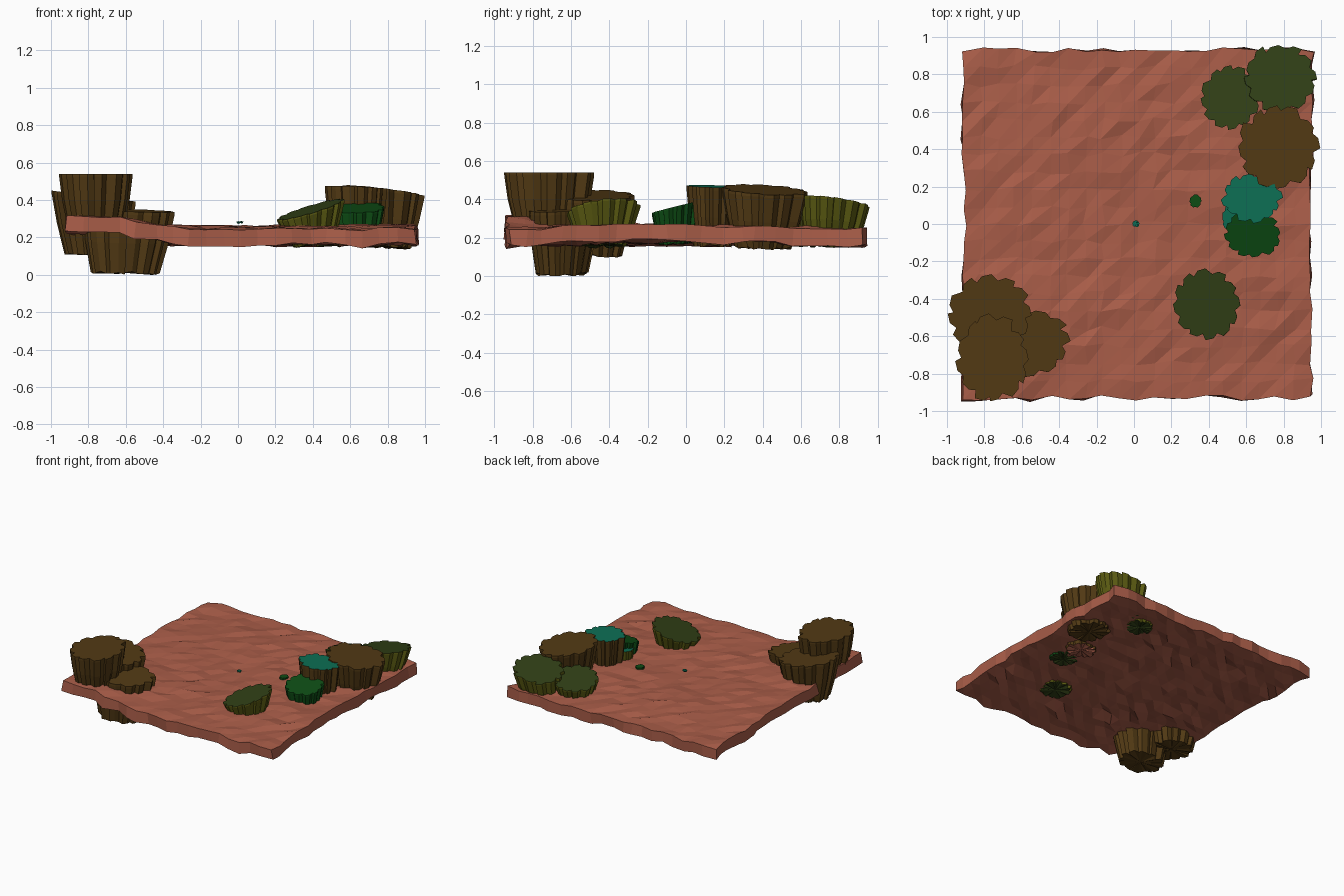
import bpy, bmesh, math, random

if "Cube" in bpy.data.objects:
    bpy.data.objects.remove(bpy.data.objects["Cube"])

random.seed(7)


def mat(name, c):
    m = bpy.data.materials.new(name)
    m.diffuse_color = (*c, 1)
    m.use_nodes = True
    m.node_tree.nodes["Principled BSDF"].inputs["Base Color"].default_value = m.diffuse_color
    return m


CLAY = mat("red clay", (0.40, 0.11, 0.066))
BROWN = mat("brown rock", (0.085, 0.042, 0.007))
MOSS = mat("dark moss", (0.030, 0.050, 0.008))
OLIVE = mat("olive rock", (0.105, 0.105, 0.006))
GREEN = mat("deep green", (0.004, 0.072, 0.007))
TEAL = mat("teal", (0.004, 0.16, 0.09))


def finish(bm, name, mats):
    bmesh.ops.recalc_face_normals(bm, faces=bm.faces[:])
    me = bpy.data.meshes.new(name)
    bm.to_mesh(me)
    bm.free()
    for m in mats:
        me.materials.append(m)
    ob = bpy.data.objects.new(name, me)
    bpy.context.collection.objects.link(ob)
    return ob


# Ground: uneven slab, raised at the front left corner
def ground_height(x, y):
    rise = 1 / (1 + math.exp((x + 0.5) * 14)) / (1 + math.exp((y + 0.55) * 8))
    dip = 0.02 * math.exp(-((x + 0.1) ** 2 + (y + 0.05) ** 2) * 8)
    return 0.265 - 0.025 * y * y + 0.075 * rise - dip


def ground():
    n = 20
    bm = bmesh.new()
    top, low = {}, {}
    for i in range(n + 1):
        for j in range(n + 1):
            x = -0.91 + 1.86 * i / n + random.uniform(-0.014, 0.014)
            y = -0.93 + 1.86 * j / n + random.uniform(-0.014, 0.014)
            z = ground_height(x, y) + random.uniform(-0.011, 0.011)
            top[i, j] = bm.verts.new((x, y, z))
            edge = i in (0, n) or j in (0, n)
            dx = random.uniform(-0.012, 0.012) if edge else 0
            low[i, j] = bm.verts.new((x + dx, y + dx, z - 0.085 + random.uniform(-0.01, 0.01)))
    for i in range(n):
        for j in range(n):
            q = [(i, j), (i + 1, j), (i + 1, j + 1), (i, j + 1)]
            for layer in (top, low):
                v = [layer[k] for k in q]
                bm.faces.new(v[:3])
                bm.faces.new((v[0], v[2], v[3]))
    rim = ([(i, 0) for i in range(n)] + [(n, j) for j in range(n)] +
           [(i, n) for i in range(n, 0, -1)] + [(0, j) for j in range(n, 0, -1)])
    for a, b in zip(rim, rim[1:] + rim[:1]):
        bm.faces.new((top[a], top[b], low[b], low[a]))
    finish(bm, "ground_slab", [CLAY])


# Rock: saw-toothed outline, tilted top, sides tapering down
def rock(name, x0, x1, y0, y1, z, bottom, taper, mats, tilt=(0, 0), shift=(0, 0), teeth=12):
    cx, cy, rx, ry = (x0 + x1) / 2, (y0 + y1) / 2, (x1 - x0) / 2, (y1 - y0) / 2
    pts = []
    for k in range(teeth):
        a = math.tau * (k + random.uniform(-0.15, 0.15)) / teeth
        w = math.tau / teeth
        r = random.uniform(0.95, 1.06)
        pts += [(a, r), (a + w * 0.45, r * 0.97), (a + w * 0.78, r * 0.86)]
    height = z - bottom
    rings = []
    bm = bmesh.new()
    levels = [(0, 1.0), (0.05, 1.0), (0.5, (1 + taper) / 2 + 0.03), (1, taper)]
    for t, s in levels:
        ring = []
        for a, r in pts:
            ux, uy = math.cos(a) * r, math.sin(a) * r
            px = cx + ux * rx * s + shift[0] * t
            py = cy + uy * ry * s + shift[1] * t
            pz = z - height * t + (1 - 0.7 * t) * (tilt[0] * ux * rx * s + tilt[1] * uy * ry * s)
            if t == 1:
                pz += random.uniform(0, 0.02)
            ring.append(bm.verts.new((px, py, pz)))
        rings.append(ring)
    # fans at top and bottom
    for ring, idx in ((rings[0], 0), (rings[-1], 2)):
        co = [sum(v.co[i] for v in ring) / len(ring) for i in range(3)]
        c = bm.verts.new(co)
        for a, b in zip(ring, ring[1:] + ring[:1]):
            bm.faces.new((a, b, c)).material_index = idx
    for u, l in zip(rings, rings[1:]):
        for k in range(len(u)):
            m = (k + 1) % len(u)
            bm.faces.new((u[k], u[m], l[m], l[k])).material_index = 1
    finish(bm, name, mats)


ground()

brown = [BROWN] * 3
mossy = [MOSS, OLIVE, MOSS]
tealy = [TEAL, BROWN, CLAY]

# Front left cluster
rock("tall_corner_rock", -0.96, -0.56, -0.96, -0.49, 0.54, 0.26, 0.78, brown)
rock("back_corner_rock", -0.99, -0.54, -0.70, -0.27, 0.42, 0.10, 0.70, brown, (-0.13, 0), (0.0, 0.0))
rock("deep_corner_rock", -0.82, -0.34, -0.82, -0.45, 0.345, 0.0, 0.75, brown, (-0.04, 0.04), (-0.02, -0.01))

# Right hand row
rock("front_moss_rock", 0.21, 0.57, -0.62, -0.24, 0.35, 0.15, 0.6, mossy, (0.3, 0.12), (0.01, 0))
rock("green_rock", 0.48, 0.79, -0.18, 0.07, 0.36, 0.16, 0.7, [GREEN, GREEN, MOSS], (0.02, 0.25))
rock("teal_rock", 0.47, 0.79, 0.01, 0.27, 0.468, 0.15, 0.75, tealy, (-0.04, -0.03))
rock("low_teal_rock", 0.47, 0.57, -0.05, 0.11, 0.33, 0.22, 0.8, [TEAL, OLIVE, OLIVE], (0, 0.1), teeth=7)
rock("right_brown_rock", 0.56, 0.99, 0.18, 0.64, 0.45, 0.14, 0.68, brown, (-0.12, -0.06), (0, -0.01))
rock("back_moss_rock", 0.35, 0.68, 0.50, 0.85, 0.34, 0.15, 0.6, mossy, (0.14, -0.16))
rock("back_corner_moss_rock", 0.58, 0.98, 0.60, 0.96, 0.385, 0.17, 0.75, mossy, (0.13, -0.14), (-0.02, -0.02))

# Small scraps lying on the ground
rock("green_scrap", 0.295, 0.36, 0.085, 0.16, 0.278, 0.25, 0.9, [GREEN] * 3, teeth=5)
rock("teal_scrap", -0.01, 0.03, -0.018, 0.02, 0.285, 0.27, 0.6, [TEAL] * 3, teeth=5)
